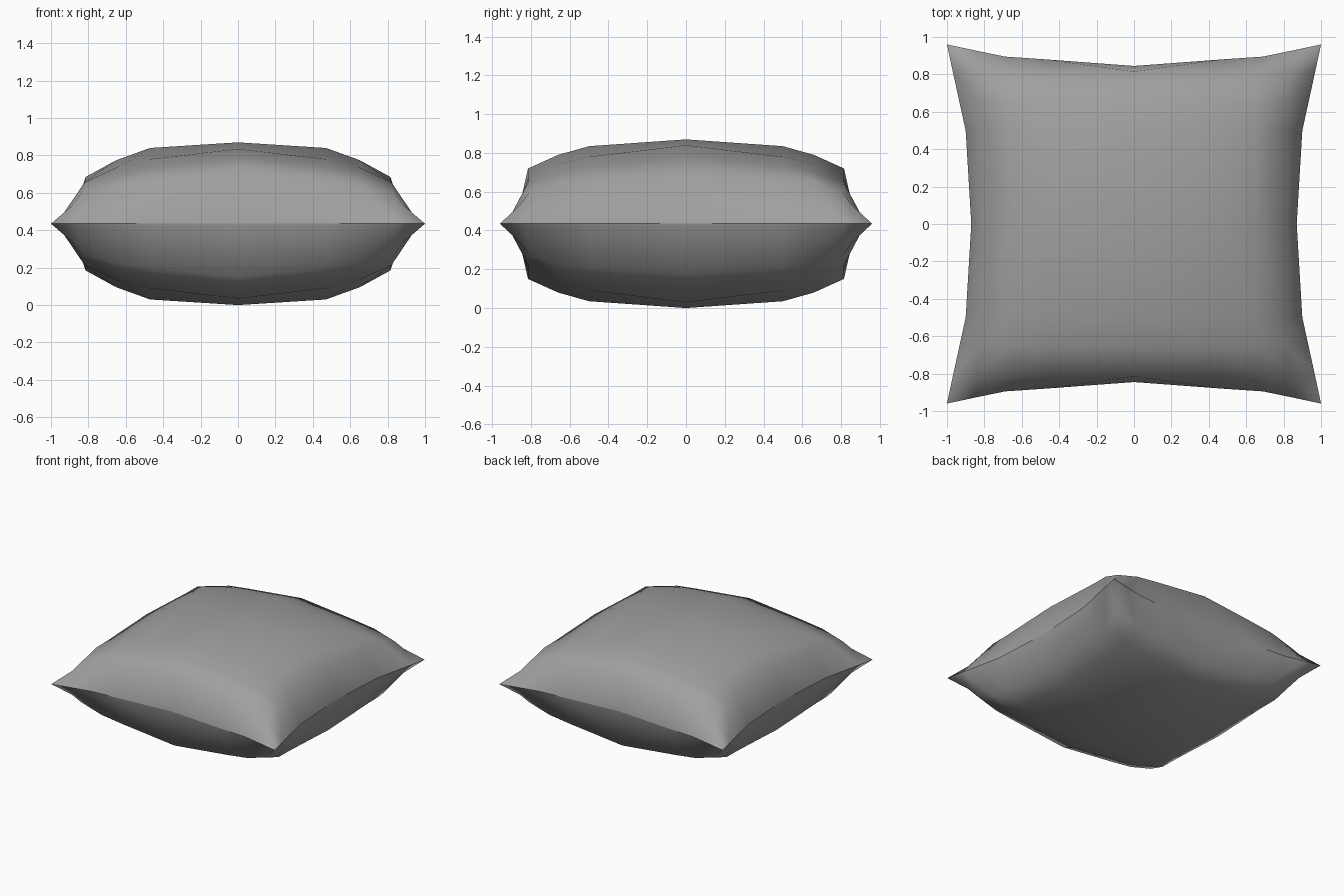
import bpy

if "Cube" in bpy.data.objects:
    bpy.data.objects.remove(bpy.data.objects["Cube"])

SEAM = 0.435
# One eighth of the cushion: (x, y, height above seam), rows run from the middle to the y seam
rows = [
    [(0, 0, .435), (.47, 0, .405), (.65, 0, .34), (.815, 0, .25), (.87, 0, 0)],
    [(0, .5, .40), (.47, .5, .345), (.65, .5, .30), (.815, .5, .228), (.90, .5, 0)],
    [(0, .66, .355), (.47, .66, .305), (.65, .65, .27), (.82, .65, .222), (.933, .65, 0)],
    [(0, .815, .285), (.47, .815, .235), (.65, .815, .212), (.84, .81, .16), (.97, .82, 0)],
    [(0, .845, 0), (.47, .88, 0), (.69, .895, 0), (.85, .928, 0), (1, .96, 0)],
]
n = len(rows)
verts = [p for row in rows for p in row]
faces = [(j * n + i, j * n + i + 1, (j + 1) * n + i + 1, (j + 1) * n + i)
         for j in range(n - 1) for i in range(n - 1)]

# Pinched corner tip: fan the last quad around an extra point
tip = len(verts)
verts.append((.885, .855, .098))
quad = faces.pop()
faces += [(quad[k], quad[(k + 1) % 4], tip) for k in range(4)]

mesh = bpy.data.meshes.new("cushion")
mesh.from_pydata(verts, [], faces)
cushion = bpy.data.objects.new("cushion", mesh)
bpy.context.collection.objects.link(cushion)

# Mirror into all eight octants, joined along the seam
mirror = cushion.modifiers.new("mirror", 'MIRROR')
mirror.use_axis = (True, True, True)
mirror.merge_threshold = 0.001
bpy.context.view_layer.objects.active = cushion
cushion.select_set(True)
bpy.ops.object.modifier_apply(modifier="mirror")

# Smooth fabric with a crisp seam
bpy.ops.object.shade_smooth()
for edge in mesh.edges:
    edge.use_edge_sharp = all(abs(mesh.vertices[v].co.z) < 1e-4 for v in edge.vertices)
cushion.location.z = SEAM

# Dark grey fabric
fabric = bpy.data.materials.new("fabric")
fabric.diffuse_color = (.35, .35, .35, 1)
fabric.use_nodes = True
fabric.node_tree.nodes["Principled BSDF"].inputs["Base Color"].default_value = fabric.diffuse_color
mesh.materials.append(fabric)
